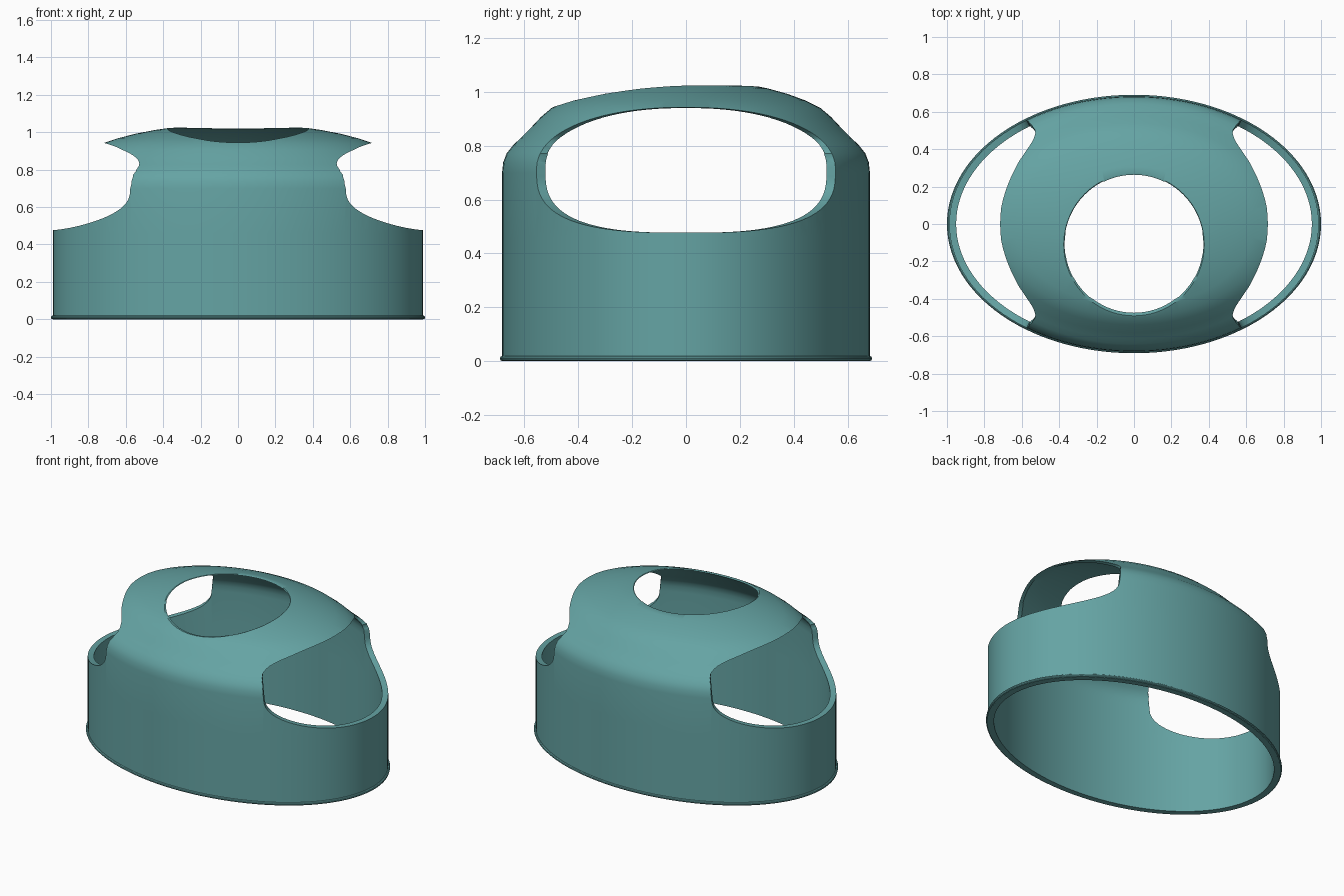
import bpy, bmesh, math
from mathutils.bvhtree import BVHTree

if "Cube" in bpy.data.objects:
    bpy.data.objects.remove(bpy.data.objects["Cube"])

RX, RY, SEG = 0.988, 0.683, 112


def new_object(name, bm):
    mesh = bpy.data.meshes.new(name)
    bm.to_mesh(mesh)
    bm.free()
    ob = bpy.data.objects.new(name, mesh)
    bpy.context.collection.objects.link(ob)
    return ob


def loft(bm, loops, closed=False):
    """Skin a list of point loops; cap the ends or join last to first."""
    rings = [[bm.verts.new(p) for p in loop] for loop in loops]
    pairs = list(zip(rings, rings[1:]))
    if closed:
        pairs.append((rings[-1], rings[0]))
    else:
        bm.faces.new(rings[0])
        bm.faces.new(rings[-1])
    for a, b in pairs:
        n = len(a)
        for i in range(n):
            bm.faces.new((a[i], a[(i + 1) % n], b[(i + 1) % n], b[i]))
    bmesh.ops.recalc_face_normals(bm, faces=bm.faces)


def ellipse(rx, ry, z, cy=0.0, n=SEG):
    return [(rx * math.cos(math.tau * i / n), cy + ry * math.sin(math.tau * i / n), z)
            for i in range(n)]


def arm_loop(x, n=88):
    pts = []
    for i in range(n):
        a = math.tau * (i + 0.5) / n
        c, s = math.cos(a), math.sin(a)
        e = 2.2 if s > 0 else 2.9
        y = 0.555 * math.copysign(abs(c) ** (2 / e), c)
        z = 0.71 + 0.233 * math.copysign(abs(s) ** (2 / e), s)
        pts.append((x, y, z))
    return pts


# Solid oval body with a domed shoulder
profile = [(1, 0), (1, .24), (1, .46), (1, .70), (.994, .738), (.975, .772), (.94, .802),
           (.90, .828), (.85, .862), (.79, .906), (.73, .941), (.65, .968), (.55, .993),
           (.45, 1.012), (.38, 1.022), (.2, 1.037), (.05, 1.04)]
bm = bmesh.new()
loft(bm, [ellipse(RX * t, RY * t, z) for t, z in profile])
surface = BVHTree.FromBMesh(bm)
body = new_object("body_shell", bm)

# Cutters for the two arm openings and the neck opening
bm = bmesh.new()
loft(bm, [arm_loop(-1.3), arm_loop(1.3)])
arm_cutter = new_object("arm_cutter", bm)
bm = bmesh.new()
loft(bm, [ellipse(.376, .381, z, -.11, 80) for z in (.6, 1.3)])
neck_cutter = new_object("neck_cutter", bm)
for cutter in (arm_cutter, neck_cutter):
    cutter.hide_render = True
    mod = body.modifiers.new("cut", 'BOOLEAN')
    mod.operation, mod.solver, mod.object = 'DIFFERENCE', 'EXACT', cutter
deps = bpy.context.evaluated_depsgraph_get()
deps.update()
bm = bmesh.new()
bm.from_mesh(body.evaluated_get(deps).to_mesh())
body.modifiers.clear()
for cutter in (arm_cutter, neck_cutter):
    bpy.data.objects.remove(cutter)

# Keep only the outer skin
bmesh.ops.triangulate(bm, faces=bm.faces)
bm.normal_update()
extra = []
for f in bm.faces:
    loc, nor, _, dist = surface.find_nearest(f.calc_center_median())
    if dist > 2e-3 or nor.dot(f.normal) < 0.8 or f.normal.z < -0.9:
        extra.append(f)
bmesh.ops.delete(bm, geom=extra, context='FACES')
bmesh.ops.remove_doubles(bm, verts=bm.verts, dist=1e-4)
bm.normal_update()

# Inner wall: the skin moved sideways, joined along the openings
outer = list(bm.verts)
border = [e for e in bm.edges if e.is_boundary]
faces = list(bm.faces)
inner = {}
for v in outer:
    n = v.normal
    inner[v] = bm.verts.new((v.co.x - .037 * n.x, v.co.y - .037 * n.y, v.co.z - .003 * n.z))
for f in faces:
    bm.faces.new([inner[v] for v in reversed(f.verts)])
for e in border:
    a, b = e.verts
    loop = e.link_loops[0]
    if loop.vert != a:
        a, b = b, a
    bm.faces.new((b, a, inner[a], inner[b]))
bm.to_mesh(body.data)
bm.free()

# Rolled hem around the bottom
bm = bmesh.new()
hem = []
for k in range(10):
    a = math.tau * k / 10
    d = 0.010 * math.cos(a)
    hem.append(ellipse(.990 + d, .681 + d, .010 + .010 * math.sin(a)))
loft(bm, hem, closed=True)
bottom_hem = new_object("bottom_hem", bm)

for ob in (body, bottom_hem):
    bpy.ops.object.select_all(action='DESELECT')
    ob.select_set(True)
    bpy.context.view_layer.objects.active = ob
    mat = bpy.data.materials.get("teal") or bpy.data.materials.new("teal")
    mat.diffuse_color = (0.13, 0.37, 0.37, 1)
    mat.use_nodes = True
    mat.node_tree.nodes["Principled BSDF"].inputs["Base Color"].default_value = mat.diffuse_color
    ob.data.materials.clear()
    ob.data.materials.append(mat)
    bpy.ops.object.shade_smooth_by_angle(angle=math.radians(35))
